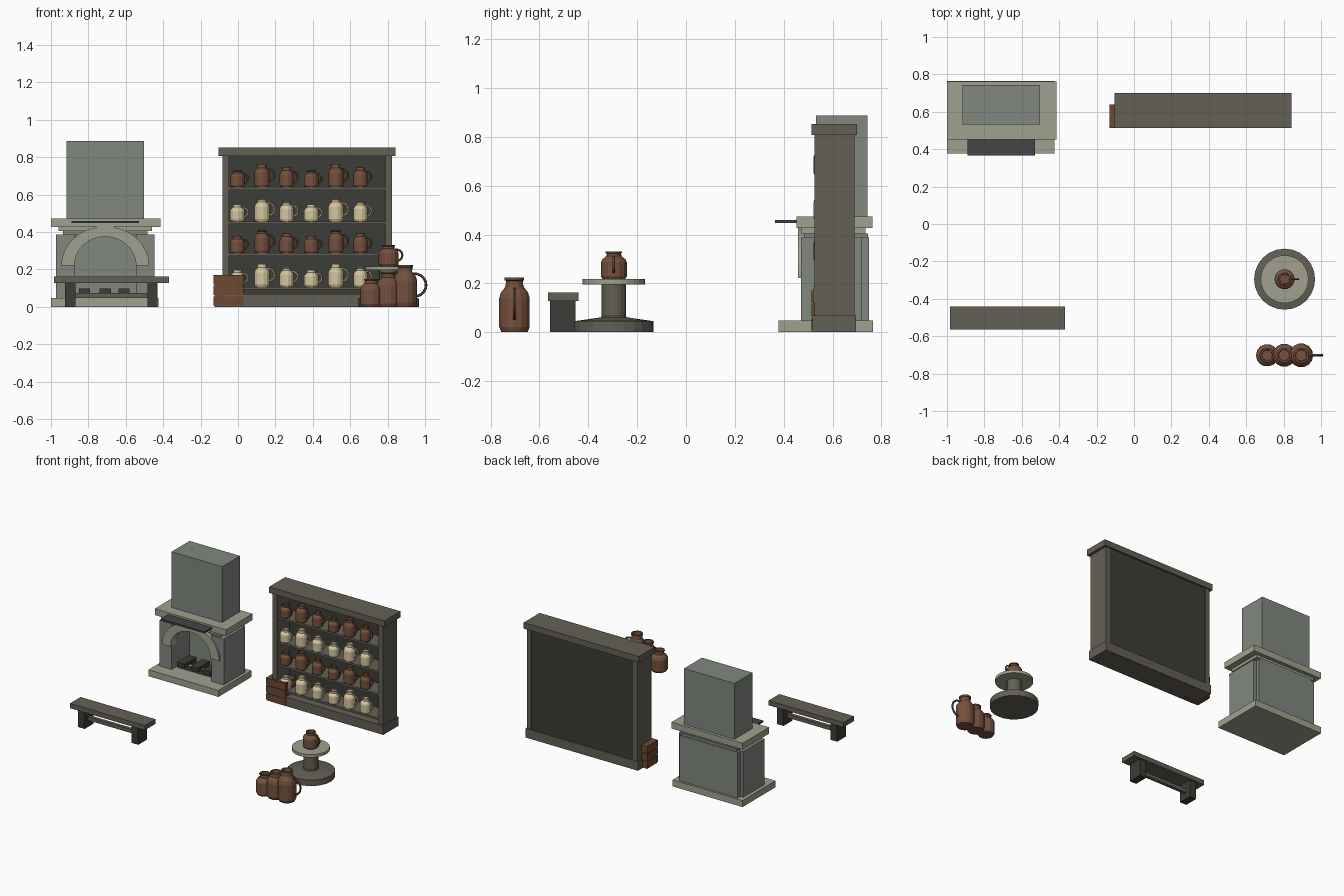
import bpy, bmesh
from math import sin, cos, pi

if "Cube" in bpy.data.objects:
    bpy.data.objects.remove(bpy.data.objects["Cube"])


def mat(name, r, g, b):
    m = bpy.data.materials.new(name)
    m.diffuse_color = ((r / 255) ** 2.2, (g / 255) ** 2.2, (b / 255) ** 2.2, 1)
    m.use_nodes = True
    m.node_tree.nodes["Principled BSDF"].inputs["Base Color"].default_value = m.diffuse_color
    return m


STONE = mat("grey_stone", 128, 134, 126)
TRIM = mat("pale_stone", 160, 160, 142)
IRON = mat("dark_iron", 68, 72, 70)
WOOD = mat("weathered_wood", 100, 96, 86)
DARK = mat("dark_wood", 62, 64, 58)
CLAY = mat("brown_clay", 116, 82, 64)
CREAM = mat("cream_glaze", 214, 198, 158)
CRATE = mat("crate_wood", 108, 74, 54)


def finish(name, bm, material):
    bmesh.ops.recalc_face_normals(bm, faces=bm.faces)
    me = bpy.data.meshes.new(name)
    bm.to_mesh(me)
    bm.free()
    me.materials.append(material)
    ob = bpy.data.objects.new(name, me)
    bpy.context.collection.objects.link(ob)
    return ob


def box(name, x0, x1, y0, y1, z0, z1, material):
    bm = bmesh.new()
    bmesh.ops.create_cube(bm, size=1)
    for v in bm.verts:
        v.co = ((x0 + x1) / 2 + v.co.x * (x1 - x0),
                (y0 + y1) / 2 + v.co.y * (y1 - y0),
                (z0 + z1) / 2 + v.co.z * (z1 - z0))
    return finish(name, bm, material)


def lathe(name, profile, x, y, z, material, sides):
    bm = bmesh.new()
    rings = [[bm.verts.new((x + r * cos(2 * pi * i / sides), y + r * sin(2 * pi * i / sides), z + h))
              for i in range(sides)] for r, h in profile]
    for a, b in zip(rings, rings[1:]):
        for i in range(sides):
            j = (i + 1) % sides
            bm.faces.new((a[i], a[j], b[j], b[i]))
    bm.faces.new(rings[0])
    bm.faces.new(rings[-1])
    return finish(name, bm, material)


def jug(name, x, y, z, r, h, material):
    shape = [(.86, 0), (1, .1), (1, .62), (.9, .72), (.58, .84), (.56, .94), (.64, .95),
             (.64, 1), (.48, 1), (.46, .85)]
    lathe(name, [(r * a, h * b) for a, b in shape], x, y, z, material, 14)
    bpy.ops.mesh.primitive_torus_add(
        major_segments=18, minor_segments=6, major_radius=.27 * h, minor_radius=.004 + .014 * h,
        location=(x + .8 * r, y, z + .52 * h), rotation=(pi / 2, 0, 0))
    handle = bpy.context.object
    handle.name = name + "_handle"
    handle.data.materials.append(material)


def arch(name, cx, cz, y0, y1, outer, inner, n, material):
    bm = bmesh.new()
    secs = []
    for i in range(n + 1):
        c, s = cos(pi * i / n), sin(pi * i / n)
        secs.append([bm.verts.new((cx + rx * c, y, cz + rz * s))
                     for (rx, rz), y in ((outer, y0), (outer, y1), (inner, y1), (inner, y0))])
    for a, b in zip(secs, secs[1:]):
        for i in range(4):
            j = (i + 1) % 4
            bm.faces.new((a[i], a[j], b[j], b[i]))
    bm.faces.new(secs[0])
    bm.faces.new(secs[-1])
    return finish(name, bm, material)


# Fireplace: slab, piers, back wall, arch, mantel, chimney
FX = -.71
box("hearth_slab", -1, -.425, .378, .765, 0, .048, TRIM)
for side, s in (("left", -1), ("right", 1)):
    xs = sorted((FX + s * .165, FX + s * .264))
    box(side + "_pier", *xs, .47, .72, .048, .387, STONE)
box("firebox_back", FX - .24, FX + .24, .68, .75, .048, .387, STONE)
box("firebox_roof", FX - .17, FX + .17, .5, .7, .375, .387, STONE)
arch("arch_stones", FX, .222, .458, .52, (.235, .208), (.165, .153), 16, TRIM)
box("lower_neck", FX - .225, FX + .225, .485, .745, .385, .405, STONE)
box("upper_neck", FX - .25, FX + .25, .47, .735, .405, .428, TRIM)
box("mantel", -1, -.415, .452, .763, .426, .473, TRIM)
box("chimney", -.918, -.503, .532, .742, .473, .887, STONE)
box("iron_canopy", -.89, -.53, .365, .46, .448, .46, IRON)

# Fire grate and logs
for i, x in enumerate((-.82, -.71, -.61)):
    box("log_%d" % i, x - .03, x + .03, .5, .64, .07, .097, DARK)
for y in (.52, .61):
    box("grate_bar", -.86, -.56, y, y + .02, .048, .072, IRON)

# Bench
box("bench_seat", -.985, -.37, -.565, -.44, .127, .162, WOOD)
for side, x in (("left", -.925), ("right", -.485)):
    box("bench_leg_" + side, x, x + .055, -.556, -.452, 0, .127, DARK)
box("bench_stretcher", -.87, -.485, -.515, -.49, .048, .075, WOOD)

# Shelf unit
box("shelf_cornice", -.103, .843, .513, .7, .807, .852, WOOD)
box("shelf_plinth", -.092, .83, .518, .695, 0, .068, WOOD)
for side, x in (("left", -.083), ("right", .788)):
    box("shelf_side_" + side, x, x + .035, .525, .69, .06, .807, WOOD)
box("shelf_back", -.05, .79, .67, .686, .06, .807, DARK)
levels = (.107, .288, .457, .64)
for i, z in enumerate(levels):
    box("shelf_board_%d" % i, -.05, .79, .53, .675, z - .015, z, WOOD)

# Jugs on the shelves, alternating glaze per row
for row, z in enumerate(levels):
    for col in range(6):
        h, r = ((.09, .039), (.123, .041), (.105, .038))[col % 3]
        jug("shelf_jug_%d_%d" % (row, col), -.003 + col * .1315, .562, z, r, h,
            CLAY if row % 2 else CREAM)

# Slatted crate
box("crate_core", -.125, .025, .52, .635, 0, .165, CRATE)
for i in range(3):
    box("crate_slat_%d" % i, -.13, .03, .514, .64, .008 + i * .056, .056 + i * .057, CRATE)

# Potter's wheel
WX, WY = .805, -.295
lathe("wheel_base", [(.163, 0), (.163, .045), (.06, .06)], WX, WY, 0, WOOD, 24)
lathe("wheel_column", [(.062, .05), (.05, .066), (.05, .197)], WX, WY, 0, WOOD, 20)
lathe("wheel_head", [(.128, .196), (.128, .217)], WX, WY, 0, TRIM, 28)
jug("wheel_jug", WX, WY, .217, .054, .113, CLAY)

# Floor jugs
for i, (h, r) in enumerate(((.15, .06), (.187, .062), (.224, .064))):
    jug("floor_jug_%d" % i, .712 + i * .091, -.702, 0, r, h, CLAY)
